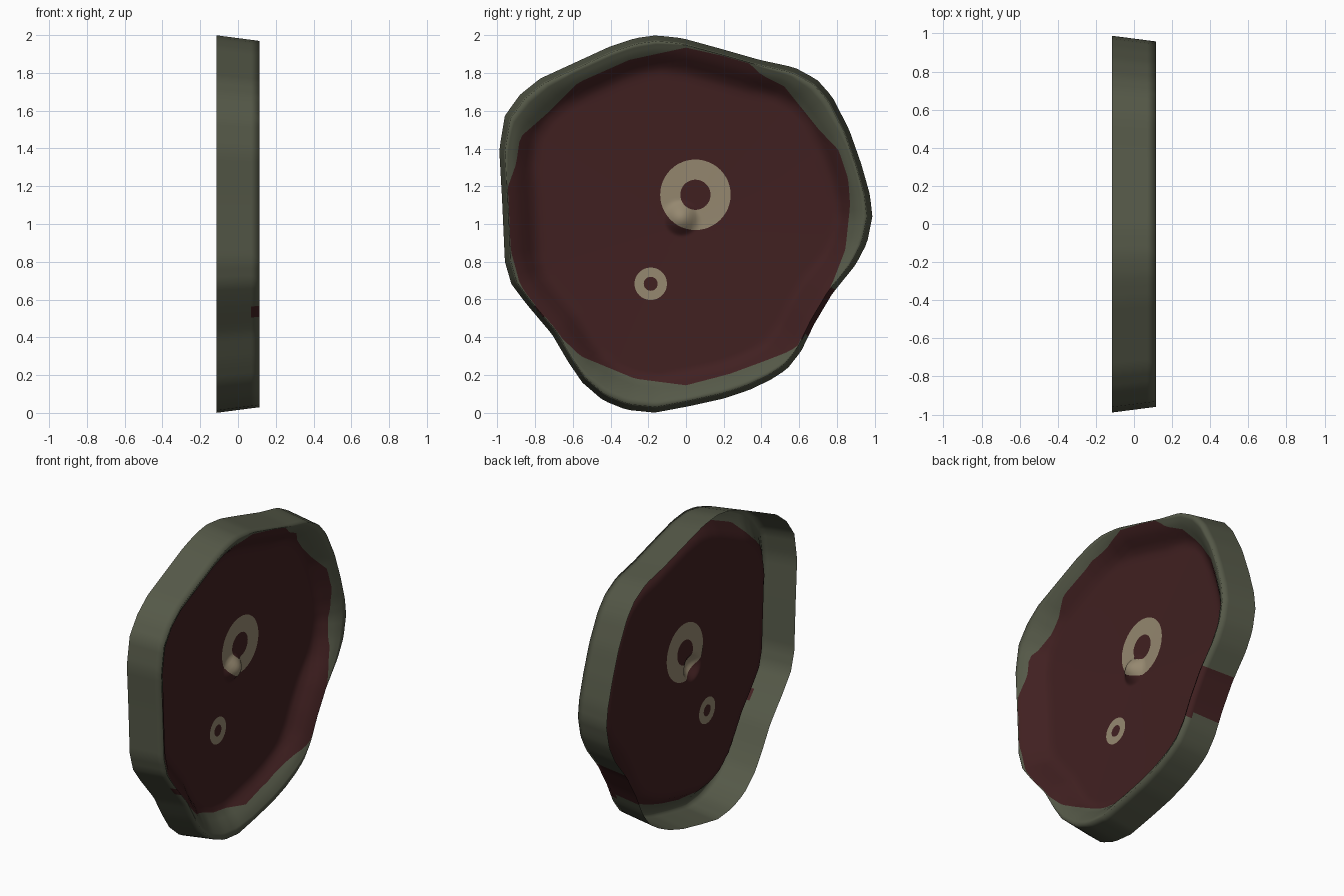
import bpy, math
from math import pi, sin, cos, hypot

if "Cube" in bpy.data.objects:
    bpy.data.objects.remove(bpy.data.objects["Cube"])


def material(name, rgb):
    m = bpy.data.materials.new(name)
    m.diffuse_color = (*rgb, 1)
    m.use_nodes = True
    m.node_tree.nodes["Principled BSDF"].inputs["Base Color"].default_value = m.diffuse_color
    return m


FAT = material("grey_green_rim", (0.09, 0.098, 0.064))
MEAT = material("dark_red", (0.052, 0.0145, 0.015))
BONE = material("pale_bone", (0.3, 0.245, 0.16))

# slab outline and edge of the red area, as (y, z)
OUTLINE = [(-.16, 2), (-.02, 1.985), (.18, 1.93), (.39, 1.87), (.575, 1.83), (.695, 1.765),
           (.775, 1.675), (.865, 1.5), (.93, 1.315), (.975, 1.155), (.988, 1.04), (.96, .9),
           (.9, .785), (.775, .63), (.68, .47), (.61, .325), (.535, .23), (.45, .175),
           (.335, .12), (.2, .075), (.02, .035), (-.165, .0), (-.315, .015), (-.44, .065),
           (-.55, .16), (-.625, .27), (-.71, .415), (-.845, .575), (-.925, .68), (-.96, .8),
           (-.975, 1.13), (-.99, 1.395), (-.96, 1.575), (-.88, 1.685), (-.775, 1.77),
           (-.59, 1.855), (-.405, 1.94), (-.27, 1.985)]
RED_EDGE = [(0, 1.935), (.2, 1.89), (.335, 1.855), (.4, 1.79), (.52, 1.73), (.705, 1.5),
            (.81, 1.39), (.86, 1.24), (.87, 1.1), (.845, .865), (.76, .645), (.68, .5),
            (.61, .36), (.535, .32), (.42, .275), (.23, .205), (0, .145), (-.27, .18),
            (-.56, .3), (-.75, .485), (-.88, .68), (-.945, .92), (-.95, 1.18),
            (-.9, 1.32), (-.88, 1.46), (-.72, 1.6), (-.57, 1.75), (-.3, 1.87)]


def radius(points, a):
    """Distance from (0, 1) to the closed polygon along angle a."""
    dy, dz = cos(a), sin(a)
    for (y0, z0), (y1, z1) in zip(points, points[1:] + points[:1]):
        z0, z1 = z0 - 1, z1 - 1
        c0, c1 = dy * z0 - dz * y0, dy * z1 - dz * y1
        if c0 * c1 <= 0 and c0 != c1:
            t = c0 / (c0 - c1)
            r = (y0 + t * (y1 - y0)) * dy + (z0 + t * (z1 - z0)) * dz
            if r > 0:
                return r
    return 0.9


PROFILE = [(0, -.03), (.8, -.006), (.835, .008), (.875, .05), (.92, .09), (.97, .115)]


def dish(f):
    """Depth of the dished face at fraction f of the outline radius."""
    for (a, xa), (b, xb) in zip(PROFILE, PROFILE[1:]):
        if f <= b:
            return xa + (xb - xa) * (f - a) / (b - a)
    return .115


def bump(y, z):
    d = hypot(y + .025, z - 1.03) / .095
    return .055 * (1 - d * d) ** 1.5 if d < 1 else 0


def make(name, verts, faces, mats, idx):
    me = bpy.data.meshes.new(name)
    me.from_pydata(verts, [], faces)
    for m in mats:
        me.materials.append(m)
    for p, i in zip(me.polygons, idx):
        p.material_index = i
        p.use_smooth = True
    ob = bpy.data.objects.new(name, me)
    bpy.context.collection.objects.link(ob)
    return ob


# slab: side wall open at the back, folding into a dished front face
N = 152
verts, rings = [], 0
angles = [2 * pi * i / N for i in range(N)]
R = [radius(OUTLINE, a) for a in angles]
B = [min(radius(RED_EDGE, a), .965 * r) for a, r in zip(angles, R)]
WALL, BORDER, SLOPE, CORE = 3, 4, 6, 17


def ring(fn):
    global rings
    for i, a in enumerate(angles):
        x, r = fn(i)
        y, z = r * cos(a), 1 + r * sin(a)
        verts.append((x + bump(y, z), y, z))
    rings += 1


for k in range(WALL + 1):
    t = (0, .5, .8, 1)[k]
    ring(lambda i: (-.115 + .23 * t, R[i] * (1 - .03 * t)))
for k in range(1, BORDER + 1):
    def border(i):
        r = .97 * R[i] + (B[i] - .97 * R[i]) * k / BORDER
        return dish(r / R[i]), r
    ring(border)
for k in range(1, SLOPE + 1):
    def slope(i):
        r = B[i] + (.76 * R[i] - B[i]) * k / SLOPE
        return dish(r / R[i]), r
    ring(slope)
for k in range(CORE):
    def core(i):
        r = .17 - .01 * k
        return dish(r / .97), r
    ring(core)
verts.append((dish(0) + bump(0, 1), 0, 1))

faces, idx = [], []
for k in range(rings - 1):
    for i in range(N):
        j = (i + 1) % N
        f = (k * N + i, k * N + j, (k + 1) * N + j, (k + 1) * N + i)
        x, y, z = (sum(verts[v][c] for v in f) / 4 for c in range(3))
        patch = y > .5 and .4 < z < .66
        spot = y < -.75 and x > .075 and .49 < z < .57
        faces.append(f)
        idx.append(1 if k >= WALL + BORDER or patch or spot else 0)
for i in range(N):
    faces.append(((rings - 1) * N + i, (rings - 1) * N + (i + 1) % N, len(verts) - 1))
    idx.append(1)
make("slab", verts, faces, [FAT, MEAT], idx)


# bone rings: thin inlays following the face on both sides
def bone(name, cy, cz, r0, r1, off, seg=48, steps=10):
    vs, fs = [], []
    for k in range(steps + 1):
        r = r0 + (r1 - r0) * k / steps
        for i in range(seg):
            a = 2 * pi * i / seg
            y, z = cy + r * cos(a), cz + r * sin(a)
            f = hypot(y, z - 1) / radius(OUTLINE, math.atan2(z - 1, y))
            vs.append((dish(f) + bump(y, z) + off, y, z))
    for k in range(steps):
        for i in range(seg):
            j = (i + 1) % seg
            f = (k * seg + i, (k + 1) * seg + i, (k + 1) * seg + j, k * seg + j)
            fs.append(f if off > 0 else f[::-1])
    make(name, vs, fs, [BONE], [0] * len(fs))


for side, off in (("front", .004), ("back", -.004)):
    bone("large_bone_ring_" + side, .05, 1.155, .08, .187, off)
    bone("small_bone_ring_" + side, -.187, .683, .037, .086, off)
